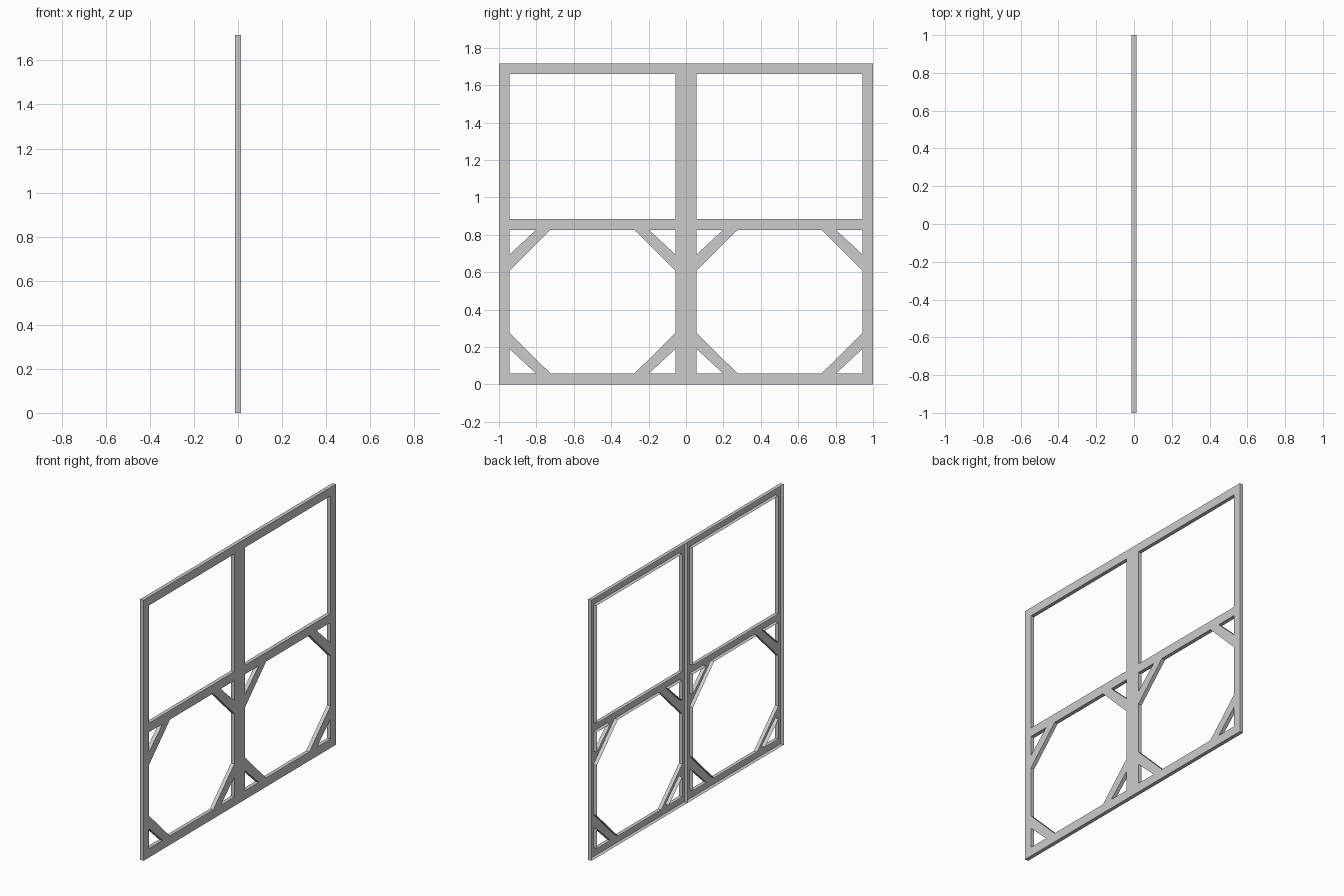
import bpy
import bmesh

if "Cube" in bpy.data.objects:
    bpy.data.objects.remove(bpy.data.objects["Cube"])

X = 0.0125           # half thickness
H = 1.715            # total height
Y0, Y1 = 0.055, 0.945        # opening sides
LOW, MID = 0.059, 0.825      # lower opening
UP0, UP1 = 0.884, 1.659      # upper opening


def rect(y0, y1, z0, z1):
    return [(y0, z0), (y1, z0), (y1, z1), (y0, z1)]


def octagon(c, d):
    return [(Y0 + c, LOW), (Y1 - c, LOW), (Y1, LOW + d), (Y1, MID - d),
            (Y1 - c, MID), (Y0 + c, MID), (Y0, MID - d), (Y0, LOW + d)]


def corner_triangles(c, d):
    return [[(y, z), (y + sy * c, z), (y, z + sz * d)]
            for y, sy in ((Y0, 1), (Y1, -1))
            for z, sz in ((LOW, 1), (MID, -1))]


def pressed_panel(name, side):
    """Flat face with openings and flanged edges, open at the back."""
    loops = [rect(0, 1, 0, H), rect(Y0, Y1, UP0, UP1), octagon(0.22, 0.218)]
    loops += corner_triangles(0.142, 0.132)
    bm = bmesh.new()
    edges = []
    for loop in loops:
        vs = [bm.verts.new((X, side * y, z)) for y, z in loop]
        edges += [bm.edges.new((vs[i - 1], vs[i])) for i in range(len(vs))]
    bmesh.ops.triangle_fill(bm, edges=edges, use_beauty=True, use_dissolve=False,
                            normal=(1, 0, 0))
    # flanges folded back round every edge
    rim = [e for e in bm.edges if e.is_boundary]
    out = bmesh.ops.extrude_edge_only(bm, edges=rim)
    moved = [v for v in out["geom"] if isinstance(v, bmesh.types.BMVert)]
    bmesh.ops.translate(bm, verts=moved, vec=(-2 * X, 0, 0))
    bmesh.ops.recalc_face_normals(bm, faces=bm.faces)
    # keep the front face pointing to +x
    front = max(bm.faces, key=lambda f: f.calc_center_median().x)
    if front.normal.x < 0:
        bmesh.ops.reverse_faces(bm, faces=bm.faces)
    mesh = bpy.data.meshes.new(name)
    bm.to_mesh(mesh)
    bm.free()
    bpy.context.collection.objects.link(bpy.data.objects.new(name, mesh))


# two mirrored frame leaves meeting on the centre line
pressed_panel("left_frame", -1)
pressed_panel("right_frame", 1)
